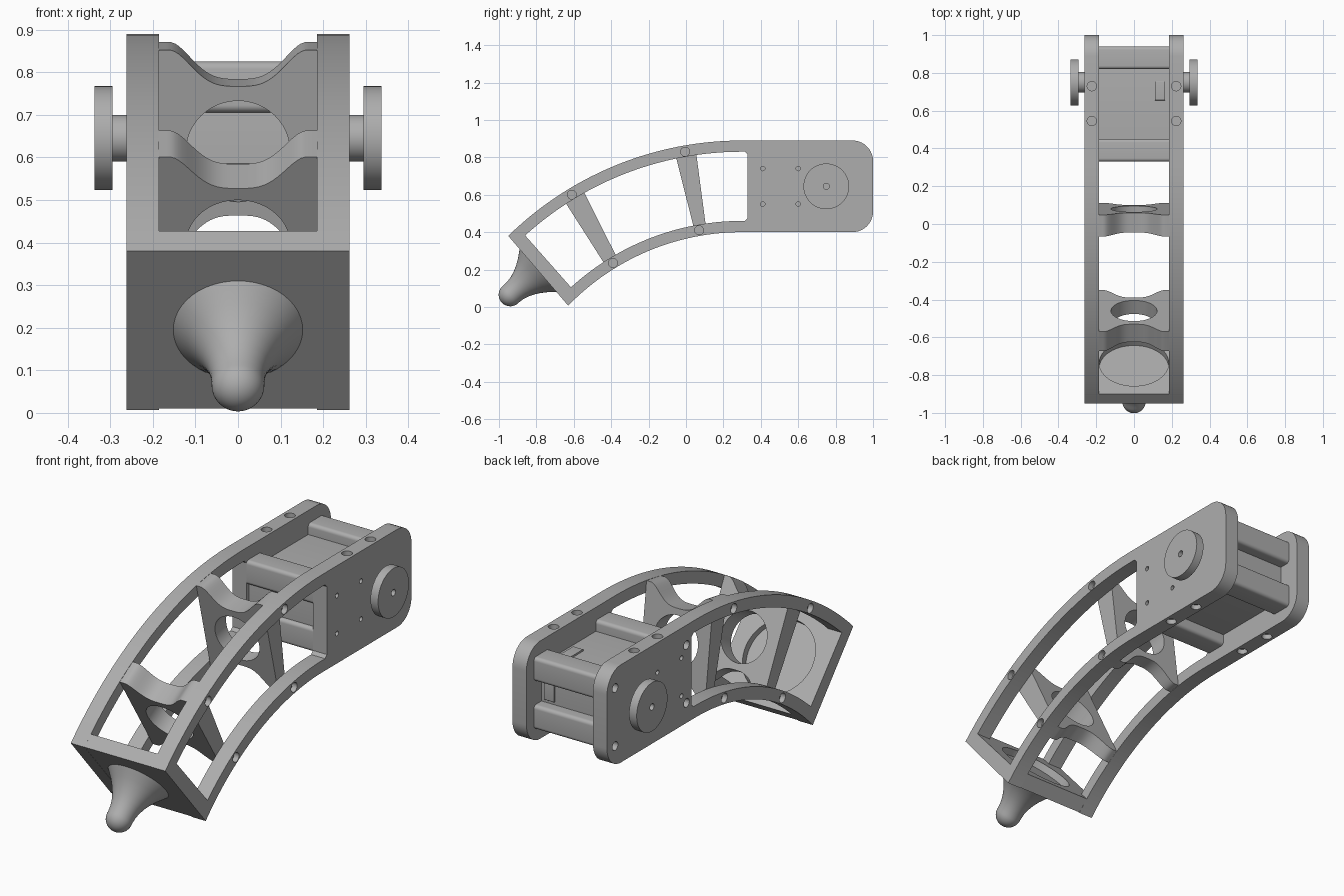
import bpy, bmesh
from math import sin, cos, pi, radians
from mathutils import Vector

if "Cube" in bpy.data.objects:
    bpy.data.objects.remove(bpy.data.objects["Cube"], do_unlink=True)

gray = bpy.data.materials.new("machined gray")
gray.use_nodes = True
gray.diffuse_color = (0.42, 0.42, 0.42, 1)
gray.node_tree.nodes["Principled BSDF"].inputs["Base Color"].default_value = (0.42, 0.42, 0.42, 1)

HALF, INNER = 0.262, 0.185          # outer and inner faces of the side plates
CY, CZ = 0.3, -0.897                # centre of the leg's curve
R_TOP, R_LOW, RAIL = 1.787, 1.297, 0.06
parts = []


def loft(bm, a, b):
    """Closed solid between two matching loops."""
    va, vb = [bm.verts.new(p) for p in a], [bm.verts.new(p) for p in b]
    bm.faces.new(va)
    bm.faces.new(vb[::-1])
    for i in range(len(va)):
        j = (i + 1) % len(va)
        bm.faces.new((va[i], vb[i], vb[j], va[j]))


def slab(bm, yz, x0, x1):
    loft(bm, [(x0, y, z) for y, z in yz], [(x1, y, z) for y, z in yz])


def rod(bm, p, q, r, n=32):
    p, q = Vector(p), Vector(q)
    d = (q - p).normalized()
    u = d.orthogonal().normalized()
    v = d.cross(u)
    ring = [(u * cos(2 * pi * i / n) + v * sin(2 * pi * i / n)) * r for i in range(n)]
    loft(bm, [p + o for o in ring], [q + o for o in ring])


def arc(cy, cz, r, a0, a1, n):
    """Points at angles measured from straight up, towards the back."""
    angles = [radians(a0 + (a1 - a0) * i / n) for i in range(n + 1)]
    return [(cy + r * sin(a), cz + r * cos(a)) for a in angles]


def rounded(y0, y1, z0, z1, r):
    return (arc(y1 - r, z1 - r, r, 0, 90, 6) + arc(y1 - r, z0 + r, r, 90, 180, 6)
            + arc(y0 + r, z0 + r, r, 180, 270, 6) + arc(y0 + r, z1 - r, r, 270, 360, 6))


def make(name, bm):
    bmesh.ops.recalc_face_normals(bm, faces=bm.faces)
    mesh = bpy.data.meshes.new(name)
    bm.to_mesh(mesh)
    bm.free()
    mesh.materials.append(gray)
    ob = bpy.data.objects.new(name, mesh)
    bpy.context.collection.objects.link(ob)
    parts.append(ob)
    return ob


def cut(ob, bm):
    """Subtract the cutter solids and bake the result."""
    tool = make("cutter", bm)
    tool.hide_render = True
    parts.remove(tool)
    mod = ob.modifiers.new("cut", 'BOOLEAN')
    mod.operation, mod.solver, mod.object = 'DIFFERENCE', 'EXACT', tool
    baked = bpy.data.meshes.new_from_object(ob.evaluated_get(bpy.context.evaluated_depsgraph_get()))
    ob.modifiers.clear()
    ob.data = baked
    bpy.data.objects.remove(tool, do_unlink=True)


# Side plates: curved outline, long window, counterbored screws
outline = (arc(CY, CZ, R_LOW, -45.8, 0, 28) + arc(0.89, 0.51, 0.11, 180, 90, 10)
           + arc(0.89, 0.78, 0.11, 90, 0, 10) + arc(CY, CZ, R_TOP, 0, -44.4, 28))
window = (arc(CY, CZ, R_LOW + RAIL, -42.4, 0, 28) + [(0.315, 0.46), (0.33, 0.475), (0.33, 0.815), (0.315, 0.83)]
          + arc(CY, CZ, R_TOP - RAIL, 0, -42.2, 28))
rib_screws = [(-0.61, 0.6), (-0.005, 0.83), (0.07, 0.41), (-0.39, 0.235)]
for side, name in ((1, "left_side_plate"), (-1, "right_side_plate")):
    bm = bmesh.new()
    slab(bm, outline, side * INNER, side * HALF)
    plate = make(name, bm)
    bm = bmesh.new()
    slab(bm, window, side * 0.15, side * 0.3)
    for y, z in rib_screws:
        rod(bm, (side * 0.235, y, z), (side * 0.3, y, z), 0.024, 20)
    for y in (0.41, 0.6):
        for z in (0.55, 0.74):
            rod(bm, (side * 0.24, y, z), (side * 0.3, y, z), 0.012, 16)
    if side < 0:
        for y in (0.37, 0.935):
            for z in (0.5, 0.79):
                rod(bm, (side * 0.235, y, z), (side * 0.3, y, z), 0.022, 20)
    for y in (0.545, 0.73):
        rod(bm, (side * 0.223, y, 0.865), (side * 0.223, y, 0.92), 0.025, 20)
        rod(bm, (side * 0.223, y, 0.425), (side * 0.223, y, 0.37), 0.025, 20)
    cut(plate, bm)

# Cross ribs: tapered, scooped at both edges, round opening
SAMPLES = 40
xs = [-INNER + 2 * INNER * i / SAMPLES for i in range(SAMPLES + 1)]


def scoop(x):
    return 0.09 * (1 + cos(pi * min(1, abs(x) / 0.162) ** 1.6))


def rib(name, f_top, f_low, r_top, r_low):
    def loop(top, low):
        top, low = Vector((0, *top)), Vector((0, *low))
        upper = [top.lerp(low, scoop(x)) + Vector((x, 0, 0)) for x in xs]
        lower = [low.lerp(top, scoop(x)) + Vector((x, 0, 0)) for x in reversed(xs)]
        return upper + lower
    bm = bmesh.new()
    loft(bm, loop(f_top, f_low), loop(r_top, r_low))
    ob = make(name, bm)
    ft, fl, rt, rl = (Vector((0, *p)) for p in (f_top, f_low, r_top, r_low))
    mid = (ft + fl + rt + rl) / 4
    along = ((ft + rt) - (fl + rl)).normalized()
    axis = Vector((1, 0, 0)).cross(along) * 0.2
    bm = bmesh.new()
    rod(bm, mid - axis, mid + axis, 0.122, 48)
    cut(ob, bm)


rib("rear_rib", (-0.066, 0.852), (0.053, 0.378), (0.048, 0.871), (0.112, 0.388))
rib("front_rib", (-0.672, 0.601), (-0.41, 0.19), (-0.57, 0.663), (-0.35, 0.226))

# Foot plate closing the lower end
low, top = Vector((0, -0.63, 0.01)), Vector((0, -0.95, 0.38))
up = (top - low).normalized()
out = Vector((0, -up.z, up.y))
centre = (low + top) / 2
bm = bmesh.new()
slab(bm, [low.yz, top.yz, arc(CY, CZ, R_TOP, -42.2, 0, 1)[0],
          arc(CY, CZ, R_TOP - RAIL, -42.2, 0, 1)[0],
          arc(CY, CZ, R_LOW + RAIL, -42.4, 0, 1)[0],
          arc(CY, CZ, R_LOW, -42.4, 0, 1)[0]], -HALF, HALF)
foot_plate = make("foot_plate", bm)
bm = bmesh.new()
rod(bm, centre - out * 0.035, centre - out * 0.15, 0.184, 56)
for x in (-0.223, 0.223):
    for s in (-0.212, 0.212):
        p = centre + up * s + Vector((x, 0, 0))
        rod(bm, p - out * 0.03, p + out * 0.05, 0.014, 20)
cut(foot_plate, bm)

# Foot: flared stem with a ball tip, spun about the plate's normal
profile = [(-0.01, 0.152), (0, 0.152), (0.015, 0.14), (0.04, 0.119), (0.07, 0.099), (0.1, 0.083),
           (0.13, 0.071), (0.16, 0.064), (0.185, 0.062)]
profile += [(0.198 + 0.062 * sin(a), 0.062 * cos(a)) for a in [pi / 2 * i / 10 for i in range(11)]]
bm = bmesh.new()
verts = [bm.verts.new(centre + out * h + Vector((r, 0, 0))) for h, r in profile]
edges = [bm.edges.new(pair) for pair in zip(verts, verts[1:])]
bmesh.ops.spin(bm, geom=verts + edges, cent=centre, axis=out, angle=2 * pi, steps=48)
bmesh.ops.remove_doubles(bm, verts=bm.verts, dist=0.0005)
make("foot", bm)

# Motor housing: four corner bars around a recessed motor
bm = bmesh.new()
for y0, y1 in ((0.33, 0.45), (0.82, 0.94)):
    for z0, z1 in ((0.465, 0.585), (0.705, 0.825)):
        slab(bm, rounded(y0, y1, z0, z1, 0.018), -INNER, INNER)
make("motor_corner_bars", bm)
bm = bmesh.new()
slab(bm, rounded(0.35, 0.88, 0.52, 0.77, 0.005), -INNER, INNER)
make("motor_body", bm)

# Connector sockets on the motor
bm = bmesh.new()
slab(bm, rounded(0.655, 0.755, 0.765, 0.779, 0.004), 0.11, 0.165)
slab(bm, rounded(0.875, 0.889, 0.6, 0.69, 0.004), 0.11, 0.165)
make("connector_sockets", bm)

# Output horns and hubs on both sides
for side, name in ((1, "left"), (-1, "right")):
    bm = bmesh.new()
    rod(bm, (side * 0.25, 0.75, 0.645), (side * 0.3, 0.75, 0.645), 0.055, 40)
    make(name + "_hub", bm)
    bm = bmesh.new()
    rod(bm, (side * 0.295, 0.75, 0.645), (side * 0.337, 0.75, 0.645), 0.122, 64)
    horn = make(name + "_horn", bm)
    bm = bmesh.new()
    rod(bm, (side * 0.31, 0.75, 0.645), (side * 0.36, 0.75, 0.645), 0.016, 20)
    cut(horn, bm)

# Smooth the curved surfaces, keep hard edges
bpy.ops.object.select_all(action='DESELECT')
for ob in parts:
    ob.select_set(True)
bpy.context.view_layer.objects.active = parts[0]
bpy.ops.object.shade_smooth_by_angle()
